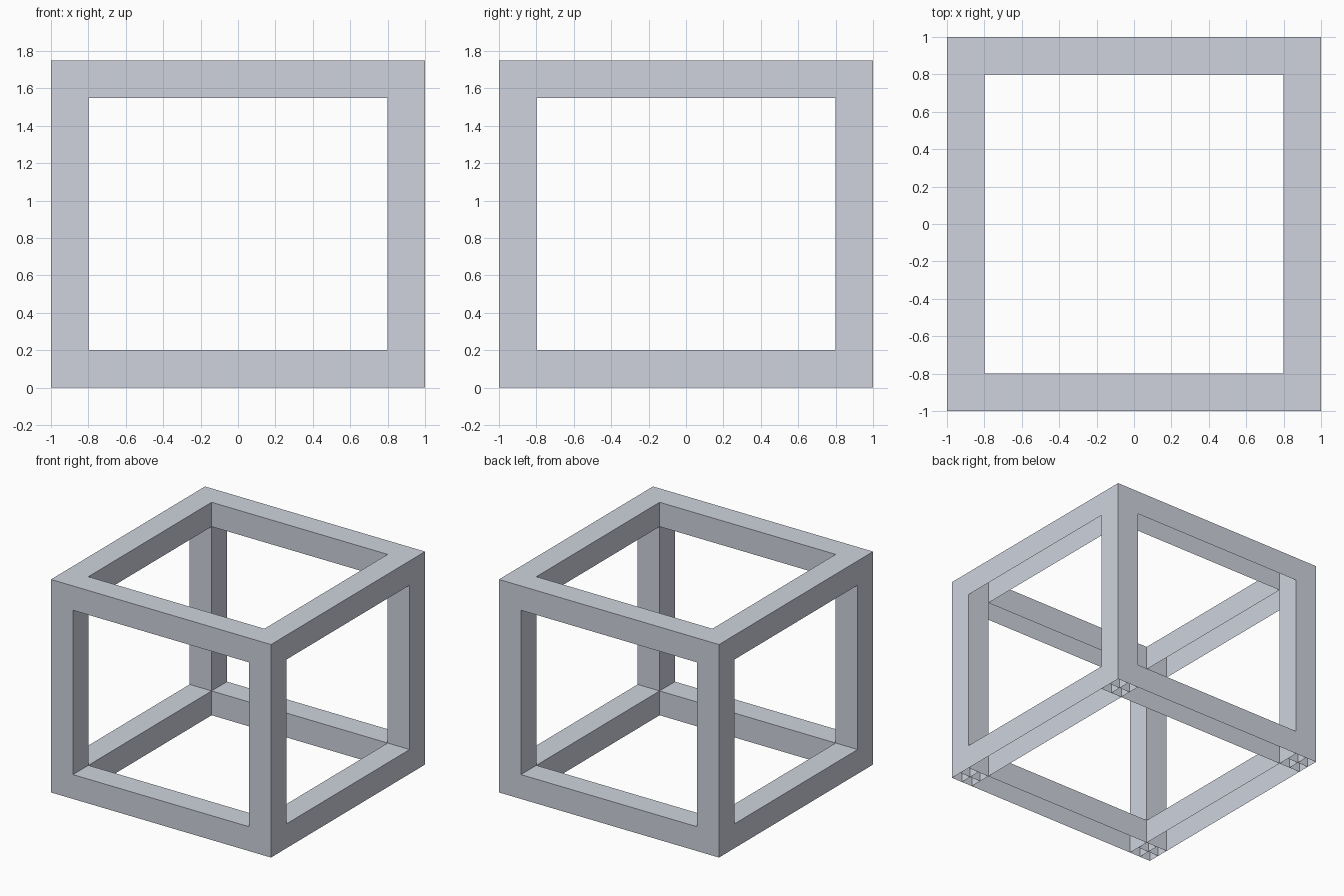
import bpy
import bmesh
from mathutils import Matrix, Vector

cube = bpy.data.objects.get("Cube")
if cube:
    bpy.data.objects.remove(cube, do_unlink=True)

HALF, HEIGHT, BAR = 1.0, 1.75, 0.2
MID = HALF - BAR / 2
SPAN = 2 * (HALF - BAR)

grey = bpy.data.materials.new("pale frame grey")
grey.use_nodes = True
colour = (0.62, 0.65, 0.72, 1)
grey.diffuse_color = colour
grey.node_tree.nodes["Principled BSDF"].inputs["Base Color"].default_value = colour


def add_object(name, bm):
    mesh = bpy.data.meshes.new(name)
    bm.to_mesh(mesh)
    bm.free()
    mesh.materials.append(grey)
    obj = bpy.data.objects.new(name, mesh)
    bpy.context.collection.objects.link(obj)


def box(bm, centre, size, open_sides):
    """Add a box shell without the faces that point along open_sides."""
    matrix = Matrix.Translation(centre) @ Matrix.Diagonal((*size, 1))
    verts = bmesh.ops.create_cube(bm, size=1, matrix=matrix)["verts"]
    bm.normal_update()
    faces = {f for v in verts for f in v.link_faces}
    gone = [f for f in faces
            if any(f.normal.dot(Vector(d)) > 0.9 for d in open_sides)]
    bmesh.ops.delete(bm, geom=gone, context="FACES")


def plate(bm, centre, along_x):
    """Add one upright dividing wall inside a foot."""
    h = BAR / 2
    corners = [(-h, -h), (h, -h), (h, h), (-h, h)]
    points = [Vector((a, 0, b) if along_x else (0, a, b)) for a, b in corners]
    bm.faces.new([bm.verts.new(Vector(centre) + p) for p in points])


DOWN = (0, 0, -1)
X_ENDS = [(1, 0, 0), (-1, 0, 0), DOWN]
Y_ENDS = [(0, 1, 0), (0, -1, 0), DOWN]

# Corner posts, hollow from below, with crossed dividers in the feet
for y, depth in ((-1, "front"), (1, "back")):
    for x, side in ((-1, "right"), (1, "left")):
        bm = bmesh.new()
        box(bm, (x * MID, y * MID, HEIGHT / 2), (BAR, BAR, HEIGHT), [DOWN])
        for along_x in (True, False):
            plate(bm, (x * MID, y * MID, BAR / 2), along_x)
        add_object(f"{depth}_{side}_post", bm)

# Lower and upper rails, channels open underneath
for z, level in ((BAR / 2, "lower"), (HEIGHT - BAR / 2, "upper")):
    for s, depth, side in ((-1, "front", "right"), (1, "back", "left")):
        bm = bmesh.new()
        box(bm, (0, s * MID, z), (SPAN, BAR, BAR), X_ENDS)
        add_object(f"{level}_{depth}_rail", bm)
        bm = bmesh.new()
        box(bm, (s * MID, 0, z), (BAR, SPAN, BAR), Y_ENDS)
        add_object(f"{level}_{side}_rail", bm)
